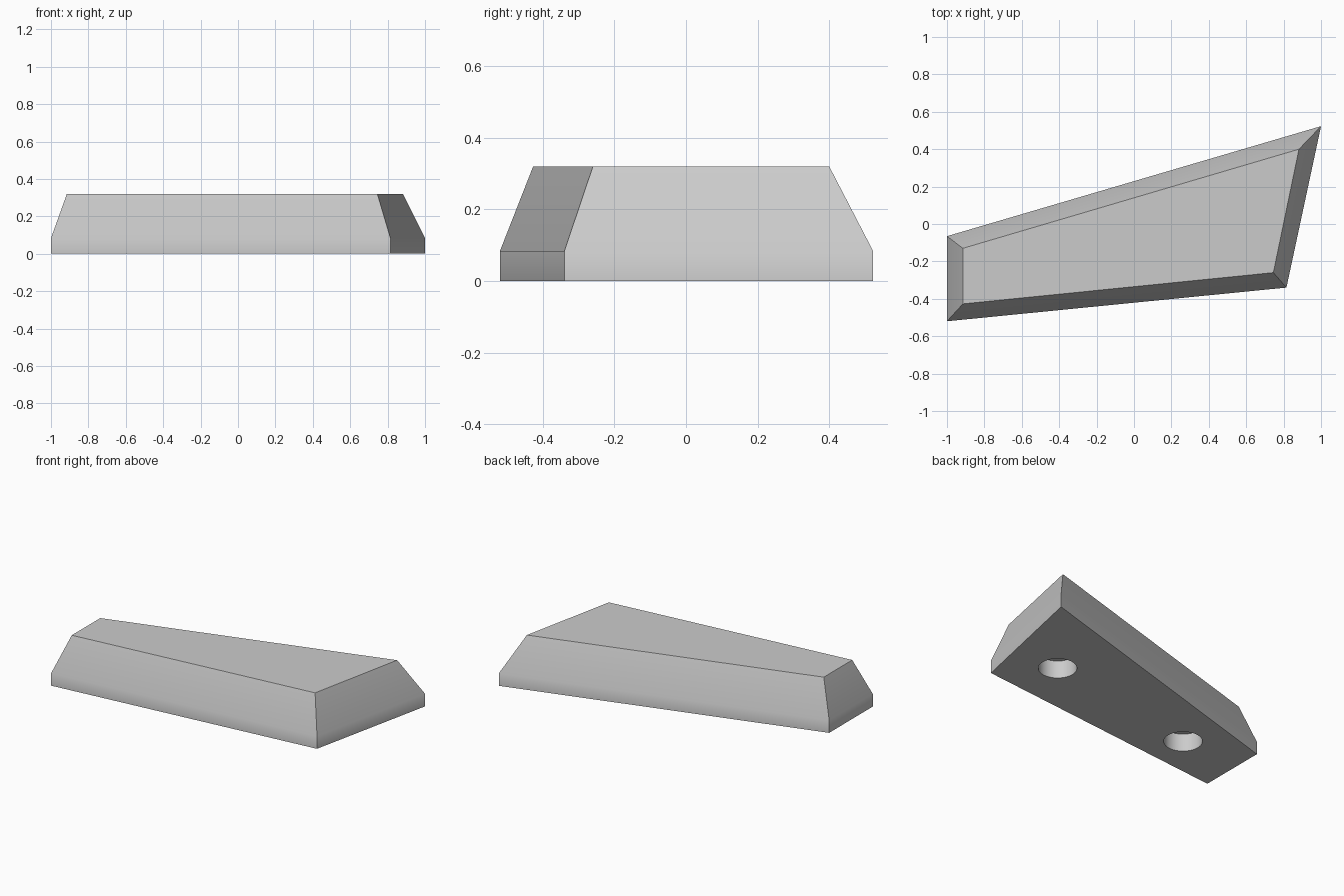
import bpy
import bmesh

cube = bpy.data.objects.get("Cube")
if cube:
    bpy.data.objects.remove(cube, do_unlink=True)

grey = bpy.data.materials.new("plain grey")
grey.use_nodes = True
colour = (0.6, 0.6, 0.6, 1)
grey.diffuse_color = colour
grey.node_tree.nodes["Principled BSDF"].inputs["Base Color"].default_value = colour


def add_object(name, bm):
    bmesh.ops.recalc_face_normals(bm, faces=bm.faces)
    mesh = bpy.data.meshes.new(name)
    bm.to_mesh(mesh)
    bm.free()
    mesh.materials.append(grey)
    obj = bpy.data.objects.new(name, mesh)
    bpy.context.collection.objects.link(obj)
    return obj


# Wedge body: upright skirt, then sloping sides up to a smaller flat top
outline = [(-1, -0.52), (0.815, -0.34), (1, 0.523), (-1, -0.065)]
top_outline = [(-0.915, -0.427), (0.745, -0.26), (0.882, 0.4), (-0.915, -0.13)]
levels = [(outline, 0), (outline, 0.083), (top_outline, 0.32)]

bm = bmesh.new()
rings = [[bm.verts.new((x, y, z)) for x, y in points] for points, z in levels]
bm.faces.new(rings[0])
bm.faces.new(rings[-1])
for low, high in zip(rings, rings[1:]):
    for i in range(4):
        j = (i + 1) % 4
        bm.faces.new((low[i], low[j], high[j], high[i]))
body = add_object("wedge_body", bm)

# Two round blind holes in the underside
hole_depth = 0.115
for i, (x, y) in enumerate([(0.55, -0.045), (-0.57, -0.23)]):
    bm = bmesh.new()
    bmesh.ops.create_cone(bm, cap_ends=True, segments=48, radius1=0.114,
                          radius2=0.114, depth=2 * hole_depth)
    cutter = add_object(f"hole_cutter_{i + 1}", bm)
    cutter.location = (x, y, 0)
    cut = body.modifiers.new("hole", "BOOLEAN")
    cut.operation = "DIFFERENCE"
    cut.solver = "EXACT"
    cut.object = cutter
    bpy.context.view_layer.update()
    bpy.context.view_layer.objects.active = body
    bpy.ops.object.modifier_apply(modifier=cut.name)
    bpy.data.objects.remove(cutter, do_unlink=True)

# Soft blend from skirt to slope, crisp everywhere else
bpy.ops.object.select_all(action="DESELECT")
body.select_set(True)
bpy.ops.object.shade_smooth_by_angle(angle=0.6)
weighted = body.modifiers.new("weighted_normals", "WEIGHTED_NORMAL")
weighted.keep_sharp = True
